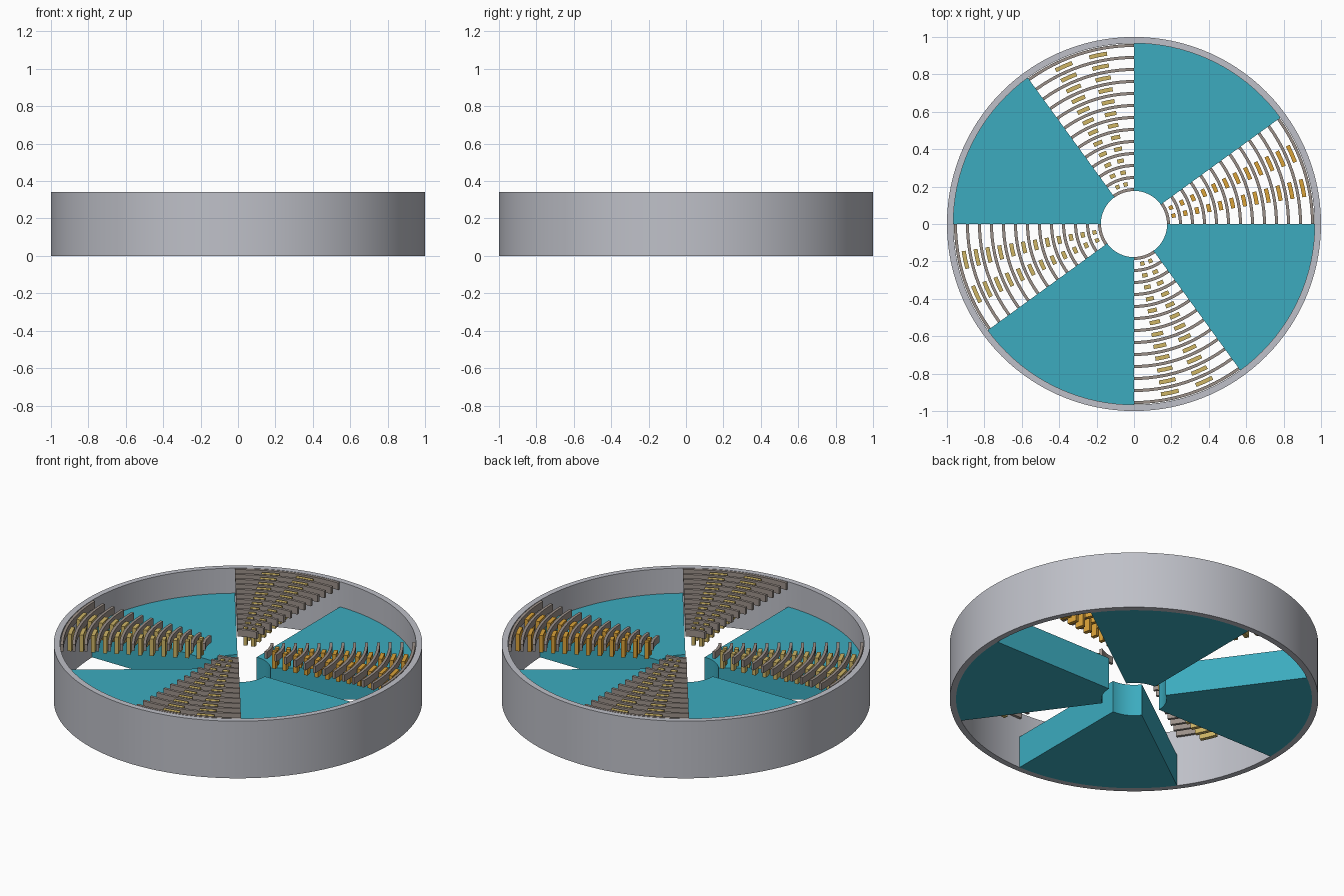
import bpy
import bmesh
from math import radians, cos, sin, ceil

cube = bpy.data.objects.get("Cube")
if cube:
    bpy.data.objects.remove(cube, do_unlink=True)


def material(name, rgb):
    mat = bpy.data.materials.new(name)
    mat.use_nodes = True
    color = (*rgb, 1)
    mat.diffuse_color = color
    mat.node_tree.nodes["Principled BSDF"].inputs["Base Color"].default_value = color
    return mat


GREY = material("steel grey", (0.52, 0.53, 0.58))
TEAL = material("teal", (0.045, 0.41, 0.52))
BROWN = material("taupe", (0.33, 0.28, 0.25))
GOLD = material("pale gold", (0.62, 0.46, 0.13))
AMBER = material("amber", (0.70, 0.36, 0.04))


def arc_block(bm, r_in, r_out, start, end, z0, z1, step=3):
    """Sweep a rectangular section around z between two angles in degrees."""
    closed = end - start >= 360
    count = max(2, ceil((end - start) / step))
    rings = []
    for i in range(count if closed else count + 1):
        a = radians(start + (end - start) * i / count)
        section = ((r_in, z0), (r_out, z0), (r_out, z1), (r_in, z1))
        rings.append([bm.verts.new((r * cos(a), r * sin(a), z)) for r, z in section])
    pairs = list(zip(rings, rings[1:]))
    if closed:
        pairs.append((rings[-1], rings[0]))
    else:
        bm.faces.new(rings[0])
        bm.faces.new(rings[-1][::-1])
    for a, b in pairs:
        for k in range(4):
            n = (k + 1) % 4
            bm.faces.new((a[k], b[k], b[n], a[n]))


def finish(name, bm, mat):
    bmesh.ops.recalc_face_normals(bm, faces=bm.faces)
    mesh = bpy.data.meshes.new(name)
    bm.to_mesh(mesh)
    bm.free()
    obj = bpy.data.objects.new(name, mesh)
    bpy.context.collection.objects.link(obj)
    mesh.materials.append(mat)
    bpy.ops.object.select_all(action="DESELECT")
    obj.select_set(True)
    bpy.context.view_layer.objects.active = obj
    bpy.ops.object.shade_smooth_by_angle(angle=radians(30))


HEIGHT = 0.342
R_HOLE, R_WALL = 0.177, 0.966
GAP = 36
BARS = 13
PITCH = 0.0642
R_FIRST = 0.184

# Outer ring
bm = bmesh.new()
arc_block(bm, R_WALL, 1.0, 0, 360, 0, HEIGHT)
finish("outer_ring", bm, GREY)

for q, side in enumerate(("right", "back", "left", "front")):
    base = 90 * q

    # Solid wedge filling most of the quarter
    bm = bmesh.new()
    arc_block(bm, R_HOLE, R_WALL, base + GAP, base + 90, 0, 0.192)
    finish(f"{side}_wedge", bm, TEAL)

    # Concentric curved bars across the open gap
    bm = bmesh.new()
    for i in range(BARS):
        r = R_FIRST + PITCH * i
        arc_block(bm, r - 0.008, r + 0.008, base, base + GAP, 0.30, HEIGHT)
    finish(f"{side}_bars", bm, BROWN)

    # Two rows of pegs hanging between the bars
    bm = bmesh.new()
    for i in range(BARS - 1):
        r = R_FIRST + PITCH * (i + 0.5)
        for mid in (GAP / 3, GAP * 2 / 3):
            arc_block(bm, r - 0.011, r + 0.011, base + mid - 3, base + mid + 3, 0.235, HEIGHT - 0.005)
    finish(f"{side}_pegs", bm, AMBER if q == 0 else GOLD)
